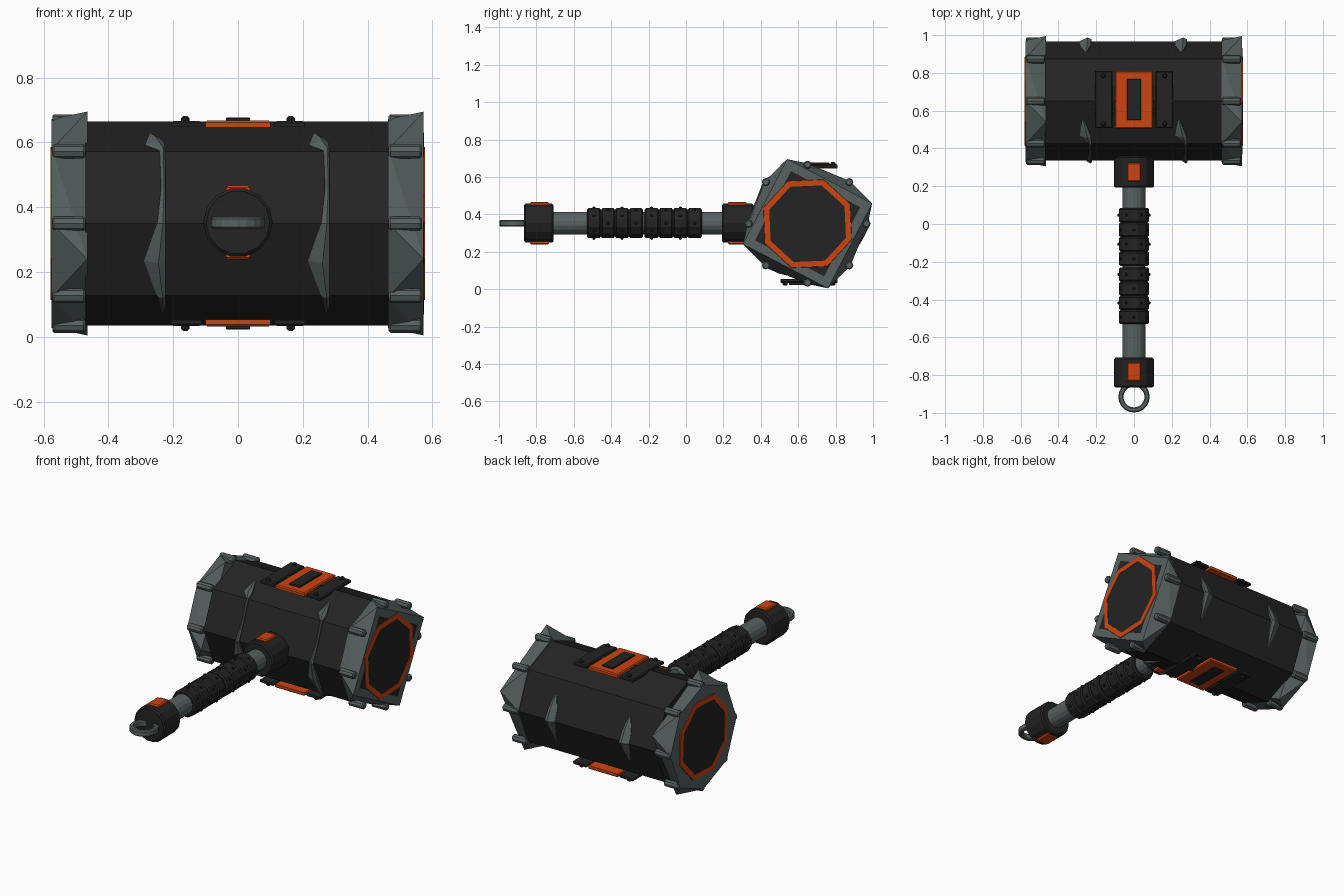
import bpy, bmesh, math
from mathutils import Vector

if "Cube" in bpy.data.objects:
    bpy.data.objects.remove(bpy.data.objects["Cube"])

def material(name, col):
    m = bpy.data.materials.new(name)
    m.diffuse_color = (*col, 1)
    m.use_nodes = True
    m.node_tree.nodes["Principled BSDF"].inputs["Base Color"].default_value = m.diffuse_color
    return m

BLACK = material("charcoal", (0.017, 0.017, 0.017))
GREY = material("steel grey", (0.095, 0.12, 0.12))
ORANGE = material("orange", (0.60, 0.058, 0.005))
HY, HZ = 0.65, 0.35      # axis of the head
R = 0.315                # head octagon radius
SQ = 17.5                # twist of the square cap end

def finish(name, bm, mat):
    bmesh.ops.recalc_face_normals(bm, faces=bm.faces[:])
    me = bpy.data.meshes.new(name)
    bm.to_mesh(me)
    bm.free()
    me.materials.append(mat)
    ob = bpy.data.objects.new(name, me)
    bpy.context.collection.objects.link(ob)
    return ob

def loft(name, rings, mat, closed=False):
    """Skin equal-length rings of points; cap the ends unless closed."""
    bm = bmesh.new()
    vs = [[bm.verts.new(p) for p in r] for r in rings]
    n = len(vs[0])
    pairs = list(zip(vs, vs[1:])) + ([(vs[-1], vs[0])] if closed else [])
    for a, b in pairs:
        for i in range(n):
            j = (i + 1) % n
            bm.faces.new((a[i], a[j], b[j], b[i]))
    if not closed:
        bm.faces.new(vs[0])
        bm.faces.new(vs[-1])
    return finish(name, bm, mat)

def xring(x, r, n, turn=0, y=HY, z=HZ):
    return [(x, y + r * math.cos(math.radians(turn) + math.tau * i / n),
             z + r * math.sin(math.radians(turn) + math.tau * i / n)) for i in range(n)]

def lathe_y(name, prof, n, mat):
    """Profile of (y, radius) turned around the handle axis."""
    rings = [[(r * math.sin(math.tau * (i + .5) / n), y, HZ + .003 + r * math.cos(math.tau * (i + .5) / n))
              for i in range(n)] for y, r in prof]
    return loft(name, rings, mat)

def box(name, x0, x1, y0, y1, z0, z1, mat, c=0.006):
    """Plate with a chamfered outer rim (z1 is the outer side)."""
    def rect(i, z):
        return [(x0 + i, y0 + i, z), (x1 - i, y0 + i, z), (x1 - i, y1 - i, z), (x0 + i, y1 - i, z)]
    zc = z1 - math.copysign(c, z1 - z0)
    return loft(name, [rect(0, z0), rect(0, zc), rect(c, z1)], mat)

# head body
loft("head_body", [xring(-0.47, R, 8), xring(0.47, R, 8)], BLACK)

# end caps: octagon on the left side twisting into a square on the right side
for side, x0, x1 in (("left", -0.575, -0.465), ("right", 0.463, 0.573)):
    bm = bmesh.new()
    for p in xring(x0, 0.322, 8) + xring(x1, 0.362, 4, SQ):
        bm.verts.new(p)
    bmesh.ops.convex_hull(bm, input=bm.verts[:])
    finish(side + "_cap", bm, GREY)
    # rods on each octagon corner
    for i in range(8):
        a = math.tau * i / 8
        y, z = HY + R * math.cos(a), HZ + R * math.sin(a)
        loft(f"{side}_cap_rod_{i}", [xring(x0 + .002, .016, 8, 0, y, z), xring(x0 + .008, .022, 8, 0, y, z),
                                     xring(x1 - .012, .022, 8, 0, y, z), xring(x1 - .006, .016, 8, 0, y, z)], GREY)
    # striking face: orange ring around a black disc
    s, xf = (-1, x0) if side == "left" else (1, x1)
    if side == "right":
        loft("right_face_plate", [xring(xf - .01, .295, 4, SQ), xring(xf + .001, .295, 4, SQ)], BLACK)
    loft(side + "_face_ring", [xring(xf - s * .005, .254, 8, 25), xring(xf + s * .004, .25, 8, 25),
                               xring(xf + s * .004, .218, 8, 25), xring(xf - s * .005, .218, 8, 25)], ORANGE, True)
    loft(side + "_face_disc", [xring(xf - s * .005, .22, 8, 25), xring(xf + s * .002, .22, 8, 25)], BLACK)

# jagged metal bands on the front, and claws on the back
def surf(a, lift):
    """Point on the octagon skin at angle a (0 back, 90 up, 180 front)."""
    r = R * math.cos(math.pi / 8) / math.cos(math.radians((a % 45) - 22.5)) + lift
    return HY + r * math.cos(math.radians(a)), HZ + r * math.sin(math.radians(a))

def band(name, stations, dx):
    rings = []
    for a, lo, hi, lift in stations:
        pts = ((lo, -.01), (lo, .003), ((lo + 2 * hi) / 3, lift), (hi, lift * .6), (hi, -.01))
        rings.append([(x + dx, *surf(a, l)) for x, l in pts])
    loft(name, rings, GREY)

FRONT = [(109, -.026, -.02, .004), (120, -.035, .005, .018), (127, -.04, .02, .022), (135, .005, .022, .016),
         (158, .01, .024, .012), (180, -.002, .024, .014), (203, -.043, .024, .022), (215, -.022, .024, .018),
         (225, -.002, .024, .012), (240, .006, .022, .014), (252, .012, .016, .004)]
BACK = [(-28, -.012, -.004, .004), (-12, -.03, .015, .016), (0, -.042, .022, .022),
        (12, -.038, .018, .018), (28, -.012, -.004, .004)]
for side, dx in (("left", -0.247), ("right", 0.259)):
    band(side + "_front_band", FRONT, dx)
    band(side + "_back_claw", BACK, dx)

# badge plates on top and underneath
for side, s in (("top", 1), ("bottom", -1)):
    def Z(h):
        return HZ + s * h
    box(side + "_badge", -.1, .1, .505, .81, Z(.296), Z(.318), ORANGE)
    box(side + "_badge_insert", -.037, .037, .55, .767, Z(.31), Z(.327), BLACK, .003)
    for t in (-1, 1):
        xa, xb = sorted((t * .113, t * .206))
        box(f"{side}_side_plate_{t}", xa, xb, .508, .81, Z(.298), Z(.316), BLACK)
        for y in (.53, .785):
            lx = t * .163
            rings = [[(lx + r * math.cos(math.tau * k / 8), y + r * math.sin(math.tau * k / 8), Z(h))
                      for k in range(8)] for h, r in ((.30, .013), (.325, .013), (.331, .007))]
            loft(f"{side}_plate_bolt_{t}_{y}", rings, BLACK)

# handle shaft and collars
lathe_y("handle_shaft", [(-.75, .062), (.34, .062)], 16, GREY)
for name, y0, y1 in (("head_collar", .192, .36), ("end_collar", -.865, -.708)):
    lathe_y(name, [(y0, .098), (y0 + .008, .107), (y1 - .008, .107), (y1, .098)], 14, BLACK)
    ya = y0 + .032
    for s in (1, -1):
        box(f"{name}_pad_{s}", -.037, .037, ya, ya + .1, HZ + .003 + s * .09, HZ + .003 + s * .114, ORANGE)

# two ribbed grip sleeves with small studs
RIBS = 4
for name, y0, y1 in (("lower_grip", -.53, -.23), ("upper_grip", -.222, .085)):
    step = (y1 - y0) / RIBS
    prof = []
    for i in range(RIBS):
        a, b = y0 + i * step, y0 + (i + 1) * step
        prof += [(a, .074), (a + .008, .083), (b - .008, .083), (b, .074)]
    prof = [p for k, p in enumerate(prof) if not (k and k % 4 == 0)]
    lathe_y(name, prof, 12, BLACK)
    bm = bmesh.new()
    for i in range(RIBS):
        for k in range(6):
            t = math.tau * (k + .5 * (i % 2)) / 6
            c = Vector((.081 * math.sin(t), y0 + (i + .5) * step, HZ + .003 + .081 * math.cos(t)))
            new = bmesh.ops.create_icosphere(bm, subdivisions=1, radius=.009)["verts"]
            bmesh.ops.translate(bm, verts=new, vec=c)
    finish(name + "_studs", bm, BLACK)

# hanging ring
sect = ((.056, -.012), (.062, -.018), (.077, -.018), (.083, -.012), (.083, .012), (.077, .018), (.062, .018), (.056, .012))
loft("hanging_ring", [[(r * math.cos(math.tau * i / 20), -.915 + r * math.sin(math.tau * i / 20), HZ + .002 + h)
                       for r, h in sect] for i in range(20)], GREY, True)
